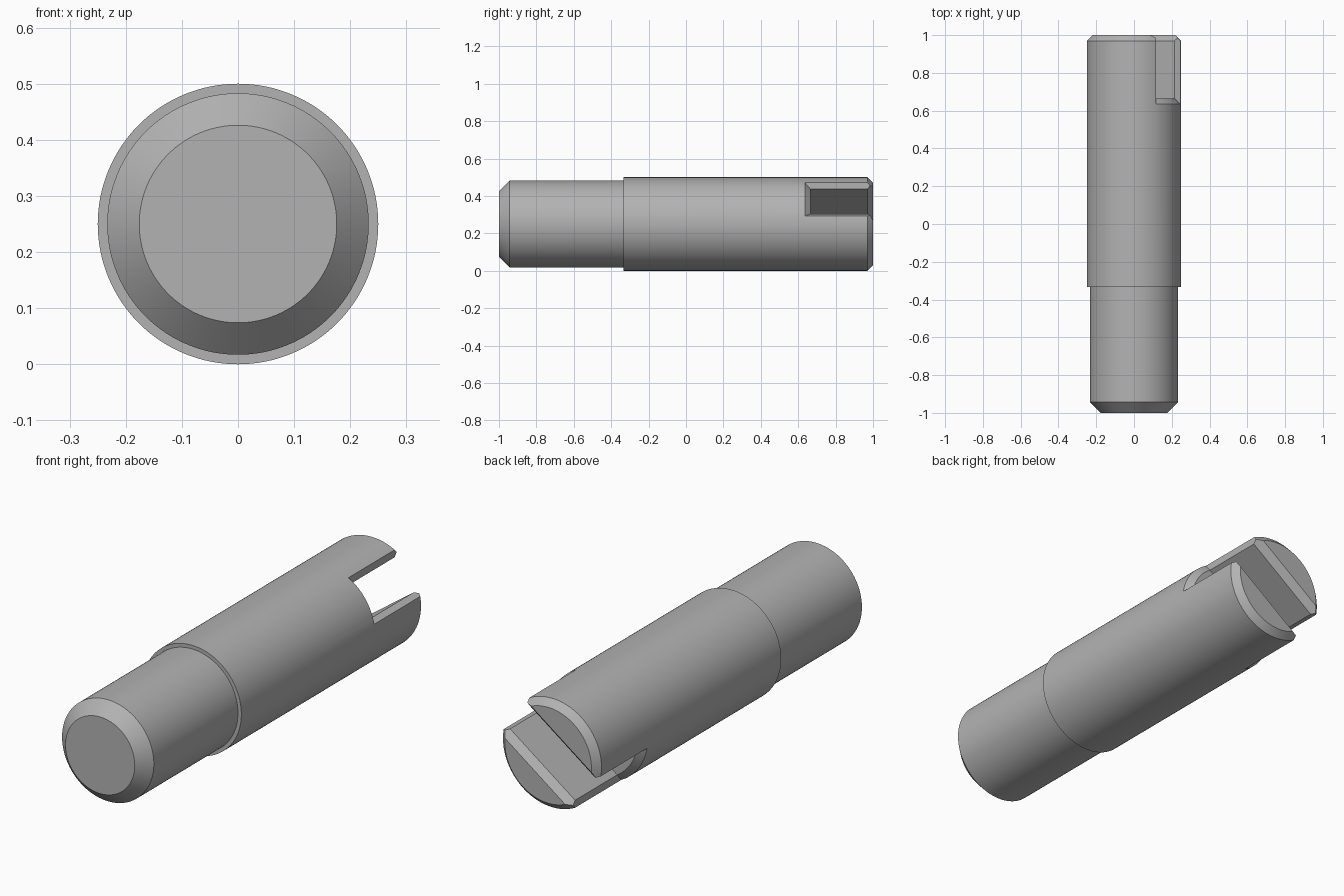
import bpy, bmesh, math
from mathutils import Matrix

cube = bpy.data.objects.get("Cube")
if cube:
    bpy.data.objects.remove(cube, do_unlink=True)

R = 0.25            # main radius, also the height of the axis
CH = 0.03           # chamfer size at the slotted end
HALF = 0.083        # half width of the slot
FLOOR = 0.665       # where the slot ends along the pin
TILT = math.radians(36)
SEGMENTS = 128

steel = bpy.data.materials.new("plain grey steel")
steel.use_nodes = True
grey = (0.45, 0.45, 0.45, 1)
steel.diffuse_color = grey
steel.node_tree.nodes["Principled BSDF"].inputs["Base Color"].default_value = grey


def finish(name, bm):
    bmesh.ops.recalc_face_normals(bm, faces=bm.faces)
    mesh = bpy.data.meshes.new(name)
    bm.to_mesh(mesh)
    bm.free()
    obj = bpy.data.objects.new(name, mesh)
    bpy.context.collection.objects.link(obj)
    mesh.materials.append(steel)
    return obj


def lathe(name, profile):
    """Solid of (radius, y) points turned about the pin axis."""
    bm = bmesh.new()
    rings = []
    for r, y in profile:
        rings.append([bm.verts.new((r * math.cos(a), y, R + r * math.sin(a)))
                      for a in (math.tau * i / SEGMENTS for i in range(SEGMENTS))])
    for a, b in zip(rings, rings[1:]):
        for i in range(SEGMENTS):
            j = (i + 1) % SEGMENTS
            bm.faces.new((a[i], a[j], b[j], b[i]))
    bm.faces.new(rings[0])
    bm.faces.new(rings[-1])
    return finish(name, bm)


def prism(name, points, direction):
    """Extrude (u, y, v) points, then tilt them into the slot direction."""
    bm = bmesh.new()
    face = bm.faces.new([bm.verts.new(p) for p in points])
    new = bmesh.ops.extrude_face_region(bm, geom=[face])["geom"]
    bmesh.ops.translate(bm, vec=direction,
                        verts=[g for g in new if isinstance(g, bmesh.types.BMVert)])
    bm.transform(Matrix.Translation((0, 0, R)) @ Matrix.Rotation(-TILT, 4, 'Y'))
    return finish(name, bm)


def boolean(obj, tool, operation):
    mod = obj.modifiers.new(operation.lower(), 'BOOLEAN')
    mod.object, mod.operation, mod.solver = tool, operation, 'EXACT'
    bpy.context.view_layer.objects.active = obj
    bpy.ops.object.modifier_apply(modifier=mod.name)
    bpy.data.objects.remove(tool, do_unlink=True)


# Stepped pin with chamfered ends
pin = lathe("slotted_pin", [(0.176, -1), (0.233, -0.943), (0.233, -0.333),
                            (R, -0.333), (R, 1 - CH), (R - CH, 1)])

# Through slot, flared at both mouths
edge = math.asin(HALF / R) + CH / R
inner = math.sqrt((R - CH) ** 2 - HALF ** 2)
mouth_u, mouth_v = R * math.cos(edge), R * math.sin(edge)
slope = (mouth_v - HALF) / (mouth_u - inner)
far = mouth_u + 0.04
quarter = [(inner, HALF), (far, HALF + slope * (far - inner))]
right = [(u, -v) for u, v in reversed(quarter)]
half = right + quarter
half = [half[1], half[0], half[3], half[2]]
outline = half + [(-u, -v) for u, v in half]
slot = prism("slot_cutter", [(u, 0.5, v) for u, v in outline], (0, 0.7, 0))

# Bevelled floor of the slot
floor = lathe("slot_floor_cutter", [(R - CH, FLOOR), (R + 0.07, FLOOR - CH - 0.07),
                                    (R + 0.07, 1.1)])
boolean(slot, floor, 'INTERSECT')
boolean(pin, slot, 'DIFFERENCE')

# Lead-in chamfer along the slot at the end face
lead = prism("lead_in_cutter", [(-0.5, 1 - CH, -HALF), (-0.5, 1 - CH, HALF),
                                (-0.5, 1 + CH, HALF + 2 * CH),
                                (-0.5, 1 + CH, -HALF - 2 * CH)], (1, 0, 0))
boolean(pin, lead, 'DIFFERENCE')

# Smooth round surfaces with crisp edges
bpy.ops.object.select_all(action='DESELECT')
pin.select_set(True)
bpy.context.view_layer.objects.active = pin
bpy.ops.object.shade_smooth_by_angle(angle=math.radians(20))
